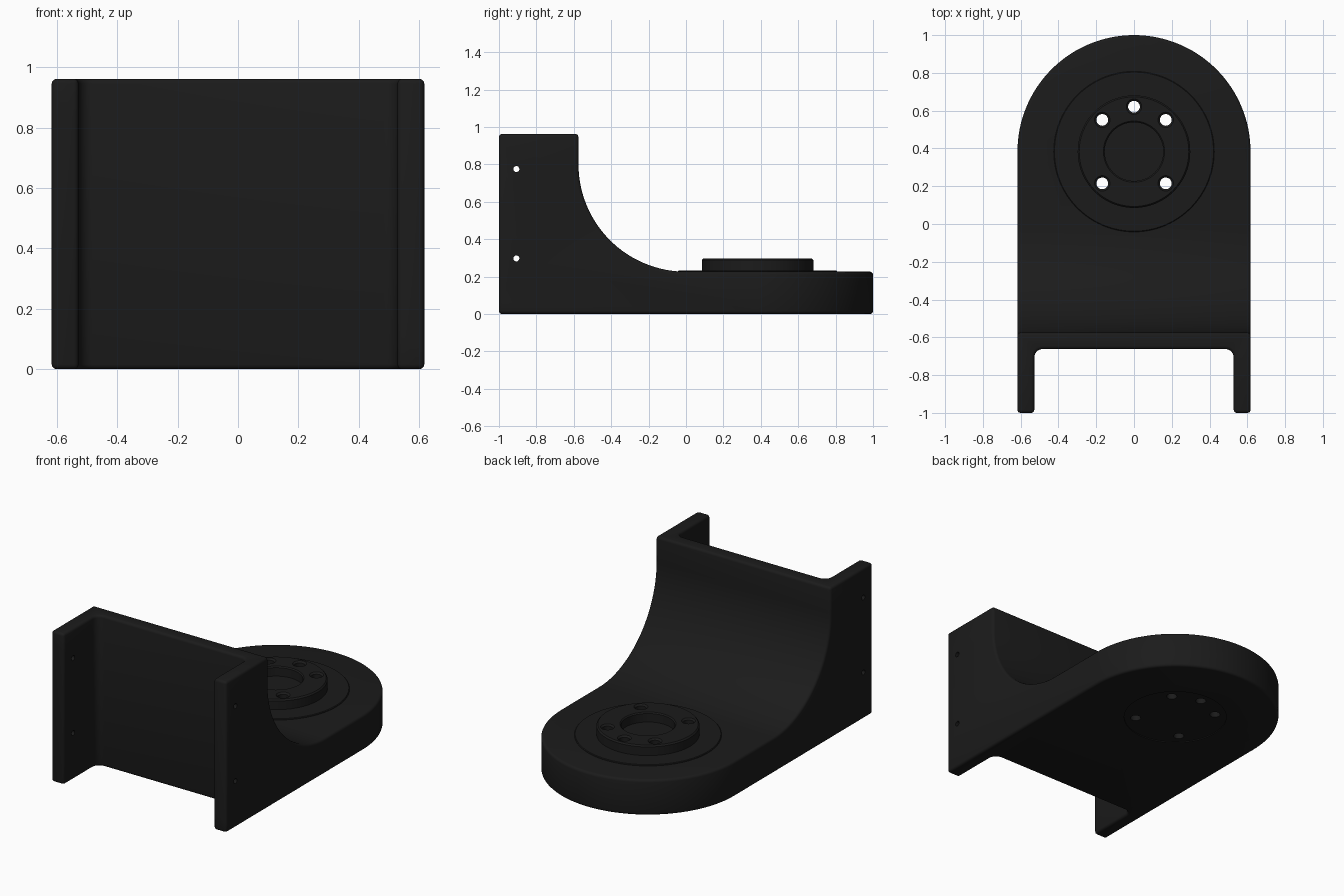
import bpy, bmesh
from math import sin, cos, pi, radians
from mathutils import Matrix, Vector

if "Cube" in bpy.data.objects:
    bpy.data.objects.remove(bpy.data.objects["Cube"])

CY, R = 0.383, 0.617          # pivot centre and half width

black = bpy.data.materials.new("black")
black.diffuse_color = (0.011, 0.011, 0.011, 1)
black.use_nodes = True
black.node_tree.nodes["Principled BSDF"].inputs["Base Color"].default_value = black.diffuse_color


def finish(name, bm):
    bmesh.ops.recalc_face_normals(bm, faces=bm.faces)
    me = bpy.data.meshes.new(name)
    bm.to_mesh(me)
    bm.free()
    ob = bpy.data.objects.new(name, me)
    bpy.context.collection.objects.link(ob)
    me.materials.append(black)
    return ob


def prism(name, points, depth):
    """Closed outline of 3D points, swept along a vector."""
    bm = bmesh.new()
    face = bm.faces.new([bm.verts.new(p) for p in points])
    out = bmesh.ops.extrude_face_region(bm, geom=[face])["geom"]
    bmesh.ops.translate(bm, vec=depth, verts=[v for v in out if isinstance(v, bmesh.types.BMVert)])
    return finish(name, bm)


def lathe(name, profile, centre, n=96, closed=False):
    """Revolve an (r, z) profile about a vertical axis."""
    bm = bmesh.new()
    vs = [bm.verts.new((r, 0, z)) for r, z in profile]
    es = [bm.edges.new(p) for p in zip(vs, vs[1:])]
    if closed:
        es.append(bm.edges.new((vs[-1], vs[0])))
    bmesh.ops.spin(bm, geom=vs + es, cent=(0, 0, 0), axis=(0, 0, 1), angle=2 * pi, steps=n)
    bmesh.ops.remove_doubles(bm, verts=bm.verts, dist=1e-5)
    bmesh.ops.translate(bm, vec=(*centre, 0), verts=bm.verts)
    return finish(name, bm)


def apply(ob, kind, **settings):
    m = ob.modifiers.new(kind, kind)
    for k, v in settings.items():
        setattr(m, k, v)
    bpy.context.view_layer.objects.active = ob
    bpy.ops.object.modifier_apply(modifier=m.name)


def boolean(ob, other, op="DIFFERENCE"):
    apply(ob, "BOOLEAN", object=other, operation=op, solver="EXACT")


def arc(cx, cy, r, a0, a1, n):
    return [(cx + r * cos(radians(a0 + (a1 - a0) * i / n)),
             cy + r * sin(radians(a0 + (a1 - a0) * i / n))) for i in range(n + 1)]


# Body: side profile with the large concave sweep
side = [(-1, 0), (1.1, 0), (1.1, 0.226)] + arc(0, 0.801, 0.575, 270, 180, 32) + [(-0.575, 0.962), (-1, 0.962)]
body = prism("bracket_body", [(-0.7, y, z) for y, z in side], (1.4, 0, 0))

# Plan outline: rounded end and two arms around a filleted slot
f = 0.045
plan = arc(0, CY, R, 0, 180, 64) + [(-R, -1), (-0.528, -1)]
plan += arc(-0.528 + f, -0.662 - f, f, 180, 90, 8) + arc(0.528 - f, -0.662 - f, f, 90, 0, 8)
plan += [(0.528, -1), (R, -1)]
outline = prism("outline", [(x, y, -0.1) for x, y in plan], (0, 0, 1.3))
# keep the base plane exact by clipping with the taller prism
boolean(body, outline, "INTERSECT")
bpy.data.objects.remove(outline)
apply(body, "BEVEL", width=0.016, segments=3, limit_method="ANGLE", angle_limit=radians(40))

# Shallow round recess underneath
recess = lathe("recess", [(0, -0.05), (0.305, -0.05), (0.305, 0.006), (0, 0.006)], (0, CY))
boolean(body, recess)
bpy.data.objects.remove(recess)

# Thin raised ring and central boss with a blind bore
ring = lathe("bearing_ring", [(0.28, 0.215), (0.425, 0.215), (0.425, 0.229),
                              (0.421, 0.233), (0.28, 0.233)], (0, CY), closed=True)
boss = lathe("pivot_boss", [(0, 0.2), (0.298, 0.2), (0.298, 0.288), (0.29, 0.297), (0.162, 0.297),
                            (0.155, 0.29), (0.155, 0.236), (0, 0.236)], (0, CY))

# Five bolt holes through boss and body
for x, y in [(0, 0.238), (0.168, 0.168), (-0.168, 0.168), (0.168, -0.168), (-0.168, -0.168)]:
    cut = lathe("bolt_cutter", [(0, -0.1), (0.031, -0.1), (0.031, 0.287), (0.041, 0.297),
                                (0.041, 0.4), (0, 0.4)], (x, CY + y), 32)
    for ob in (body, boss):
        boolean(ob, cut)
    bpy.data.objects.remove(cut)

# Screw holes through both arms
for z in (0.297, 0.775):
    cut = lathe("screw_cutter", [(0, -1), (0.016, -1), (0.016, 1), (0, 1)], (0, 0), 24)
    cut.data.transform(Matrix.Translation(Vector((0, -0.907, z))) @ Matrix.Rotation(pi / 2, 4, "Y"))
    boolean(body, cut)
    bpy.data.objects.remove(cut)

# Smooth shading with crisp edges
bpy.ops.object.select_all(action="DESELECT")
for ob in (body, ring, boss):
    ob.select_set(True)
bpy.context.view_layer.objects.active = body
bpy.ops.object.shade_smooth_by_angle(angle=radians(32))
